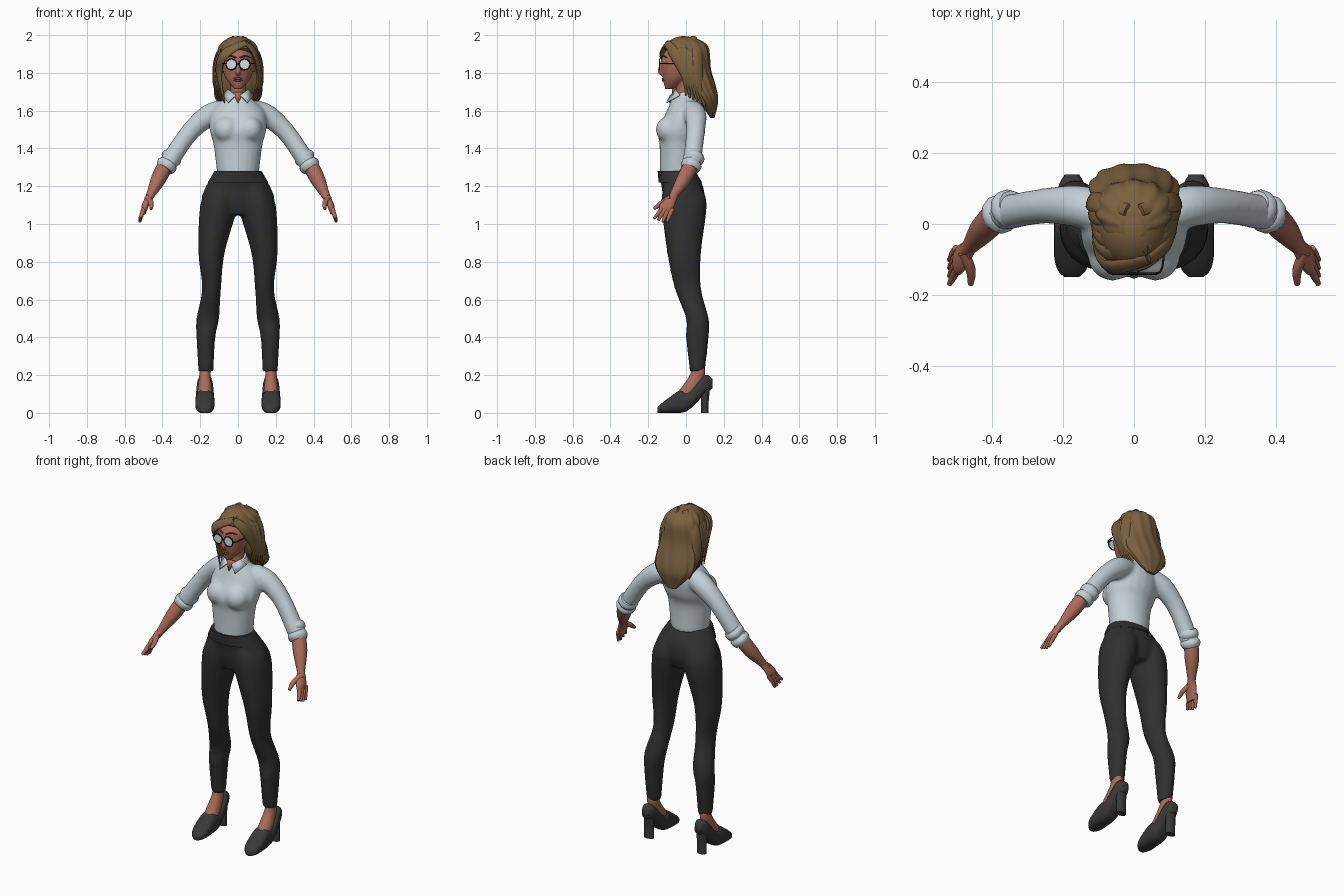
import bpy, bmesh, math
from mathutils import Vector, Matrix

cube = bpy.data.objects.get("Cube")
if cube:
    bpy.data.objects.remove(cube)


def material(name, *rgb):
    mat = bpy.data.materials.new(name)
    mat.use_nodes = True
    mat.diffuse_color = (*rgb, 1)
    mat.node_tree.nodes["Principled BSDF"].inputs["Base Color"].default_value = (*rgb, 1)
    return mat


SKIN = material("skin", .41, .15, .1)
SHIRT = material("pale_shirt", .55, .63, .67)
CLOTH = material("charcoal_cloth", .03, .03, .03)
LEATHER = material("shoe_leather", .04, .04, .04)
HAIR = material("brown_hair", .2, .12, .05)
LENS = material("lens", .7, .8, .85)
FRAME = material("black_frame", .01, .01, .01)
LIP = material("lip", .27, .08, .06)
BROW = material("brow", .07, .04, .02)

SIDES = (("left", 1), ("right", -1))
ANKLE = .175


def smooth(rows, steps=5):
    """Pass a Catmull-Rom spline through rows of numbers."""
    last = len(rows) - 1
    result = []
    for i in range(last):
        before, start, end, after = (rows[max(0, min(last, i + k))] for k in (-1, 0, 1, 2))
        for step in range(steps):
            t = step / steps
            result.append(tuple(
                b + t / 2 * (c - a + t * (2 * a - 5 * b + 4 * c - d + t * (3 * (b - c) + d - a)))
                for a, b, c, d in zip(before, start, end, after)))
    return result + [tuple(rows[last])]


def section(centre, u, v, count=20, power=1, ripple=0, phase=0):
    """Closed rounded outline around a centre, spanned by u and v."""
    points = []
    for i in range(count):
        angle = math.tau * i / count
        c, s = math.cos(angle), math.sin(angle)
        swell = 1 + ripple * math.cos(11 * angle + phase)
        points.append(centre + u * swell * math.copysign(abs(c) ** power, c)
                      + v * swell * math.copysign(abs(s) ** power, s))
    return points


def bridge(bm, sections):
    rows = [[bm.verts.new(point) for point in outline] for outline in sections]
    for low, high in zip(rows, rows[1:]):
        for i in range(len(low)):
            bm.faces.new((low[i - 1], low[i], high[i], high[i - 1]))
    bm.faces.new(rows[0])
    bm.faces.new(rows[-1])


def loft(bm, rings, side=1, count=20, ripple=0):
    """Level rings given as height, x, y, x radius, y radius."""
    bridge(bm, [section(Vector((x * side, y, z)), Vector((rx, 0, 0)), Vector((0, ry, 0)),
                        count, ripple=ripple, phase=14 * z)
                for z, x, y, rx, ry in smooth(rings)])


def sweep(bm, path, side=1, flat=1, centre=None):
    """Tube through x, y, z, radius points, flattened towards a centre."""
    path = smooth(path)
    points = [Vector((x * side, y, z)) for x, y, z, radius in path]
    sections = []
    for i, point in enumerate(points):
        along = (points[min(i + 1, len(points) - 1)] - points[max(i - 1, 0)]).normalized()
        out = point - centre if centre else Vector((.01, 1, .02))
        across = along.cross(out).normalized()
        radius = path[i][-1]
        sections.append(section(point, across * radius, along.cross(across) * radius * flat, 12))
    bridge(bm, sections)


def ball(bm, centre, radii):
    bmesh.ops.create_uvsphere(bm, u_segments=24, v_segments=16, radius=1,
                              matrix=Matrix.Translation(centre) @ Matrix.Diagonal((*radii, 1)))


def plate(bm, corners, side=1):
    bm.faces.new([bm.verts.new((x * side, y, z)) for x, y, z in corners])


def finish(name, bm, mat, fuse=0, thickness=0):
    bmesh.ops.recalc_face_normals(bm, faces=bm.faces[:])
    mesh = bpy.data.meshes.new(name)
    bm.to_mesh(mesh)
    bm.free()
    mesh.materials.append(mat)
    mesh.shade_smooth()
    mesh.set_sharp_from_angle(angle=1)
    part = bpy.data.objects.new(name, mesh)
    bpy.context.collection.objects.link(part)
    if thickness:
        part.modifiers.new("thickness", "SOLIDIFY").thickness = thickness
    if fuse:
        remesh = part.modifiers.new("fuse", "REMESH")
        remesh.mode, remesh.voxel_size, remesh.use_smooth_shade = "VOXEL", fuse, True
        soften = part.modifiers.new("soften", "SMOOTH")
        soften.factor, soften.iterations = .5, 6
    return part


# Trousers: two legs fused into the pelvis, then a waistband
bm = bmesh.new()
for name, side in SIDES:
    loft(bm, [(.22, .17, .06, .04, .04), (.4, .17, .06, .05, .06), (.5, .16, .06, .06, .06),
              (.66, .14, .01, .05, .07), (.85, .14, -.01, .07, .09),
              (1.1, .1, -.01, .1, .12), (1.2, .08, -.02, .07, .1)], side)
loft(bm, [(1.05, 0, -.01, .1, .09), (1.12, 0, -.01, .19, .11),
          (1.2, 0, -.02, .17, .11), (1.28, 0, -.05, .12, .1)])
finish("trousers", bm, CLOTH, fuse=.01)
bm = bmesh.new()
loft(bm, [(1.22, 0, -.03, .16, .115), (1.28, 0, -.05, .125, .1)])
finish("waistband", bm, CLOTH)

# Shirt: torso, bust and sleeves fused together
bm = bmesh.new()
loft(bm, [(1.26, 0, -.04, .11, .1), (1.42, 0, -.04, .13, .1), (1.5, 0, -.03, .15, .12),
          (1.6, 0, 0, .14, .1), (1.68, 0, -.01, .05, .06)])
for name, side in SIDES:
    ball(bm, (.06 * side, -.09, 1.5), (.07, .07, .07))
    sweep(bm, [(.08, .03, 1.6, .06), (.16, .05, 1.57, .06),
               (.26, .05, 1.48, .05), (.37, .03, 1.32, .05)], side)
shirt = finish("shirt", bm, SHIRT, fuse=.01)

bm = bmesh.new()
bmesh.ops.create_grid(bm, x_segments=2, y_segments=30, size=1)
for vert in bm.verts:
    x, t, z = vert.co
    vert.co = (x * .01, -.16 + .07 * max(0, t) ** 3, 1.46 + t * .18)
wrap = finish("button_placket", bm, SHIRT).modifiers.new("wrap", "SHRINKWRAP")
wrap.target, wrap.offset, wrap.wrap_mode = shirt, .003, "ABOVE_SURFACE"

# Collar band, folded collar points and open neckline
bm = bmesh.new()
bridge(bm, [section(Vector((0, -.01, z)), Vector((r, 0, 0)), Vector((0, r, .015)))
            for z, r in ((1.65, .07), (1.68, .06), (1.7, .05))])
finish("collar_band", bm, SHIRT)
for name, side in SIDES:
    bm = bmesh.new()
    plate(bm, [(.01, -.08, 1.68), (.05, -.05, 1.71), (.08, -.03, 1.68), (.05, -.1, 1.64)], side)
    finish(name + "_collar_point", bm, SHIRT, thickness=.006)
bm = bmesh.new()
plate(bm, [(-.03, -.07, 1.7), (.03, -.07, 1.7), (0, -.09, 1.64)])
finish("neckline", bm, SKIN, thickness=.006)

for name, side in SIDES:
    # Cuff rolled into two folds
    bm = bmesh.new()
    upper, lower = Vector((.34, .05, 1.37)), Vector((.39, .02, 1.29))
    folds = [i / 8 for i in range(9)]
    sweep(bm, [(*upper.lerp(lower, t), .046 + .01 * abs(math.sin(math.tau * t))) for t in folds], side)
    finish(name + "_cuff", bm, SHIRT)

    # Forearm, hand, fingers and thumb
    bm = bmesh.new()
    sweep(bm, [(.38, .03, 1.32, .04), (.42, -.01, 1.24, .04),
               (.46, -.06, 1.16, .024), (.48, -.08, 1.12, .02)], side)
    loft(bm, [(1.16, .46, -.06, .02, .02), (1.1, .49, -.1, .02, .04), (1.05, .5, -.11, .01, .03)], side)
    for i in range(4):
        root, tip = -.13 + .02 * i, -.17 + .023 * i
        sweep(bm, [(.5, root, 1.08, .012), (.51, (root + tip) / 2, 1.05, .011),
                   (.52, tip, 1.03 - .01 * min(i, 2), .007)], side)
    sweep(bm, [(.48, -.08, 1.14, .016), (.46, -.13, 1.11, .014), (.46, -.17, 1.08, .008)], side)
    finish(name + "_arm", bm, SKIN)

    # Ankle and foot
    bm = bmesh.new()
    loft(bm, [(.27, ANKLE, .06, .03, .03), (.2, ANKLE, .06, .03, .04),
              (.1, ANKLE, 0, .04, .05), (.06, ANKLE, -.04, .03, .04)], side)
    finish(name + "_foot", bm, SKIN)

    # Court shoe running from toe to back (y, bottom, top, half width), on a block heel
    bm = bmesh.new()
    last = smooth([(-.15, 0, .03, .02), (-.13, 0, .05, .04), (-.09, 0, .08, .05), (-.03, 0, .12, .05),
                   (.02, .02, .12, .05), (.1, .1, .2, .04), (.14, .13, .18, .02)])
    bridge(bm, [section(Vector((ANKLE * side, y, (max(0, low) + top) / 2)), Vector((width, 0, 0)),
                        Vector((0, 0, (top - max(0, low)) / 2)), power=.75)
                for y, low, top, width in last])
    finish(name + "_shoe", bm, LEATHER)
    bm = bmesh.new()
    loft(bm, [(0, ANKLE, .1, .03, .02), (.06, ANKLE, .1, .03, .02), (.15, ANKLE, .1, .03, .03)], side)
    finish(name + "_heel", bm, LEATHER)

# Head with neck, nose and ears
bm = bmesh.new()
loft(bm, [(1.63, 0, -.02, .06, .05), (1.7, 0, -.01, .04, .04), (1.8, 0, -.01, .05, .05)])
loft(bm, [(1.715, 0, -.09, .02, .02), (1.78, 0, -.05, .07, .075),
          (1.88, 0, -.03, .085, .1), (1.97, 0, -.01, .04, .05)])
sweep(bm, [(0, -.12, 1.87, .01), (0, -.135, 1.81, .015), (0, -.12, 1.79, .01)])
for name, side in SIDES:
    ball(bm, (.084 * side, -.01, 1.83), (.01, .02, .03))
finish("head", bm, SKIN, fuse=.005)
bm = bmesh.new()
for z in (1.76, 1.77):
    ball(bm, (0, -.12, z), (.024, .008, .006))
finish("lips", bm, LIP)

# Eyebrows and round glasses
for name, side in SIDES:
    bm = bmesh.new()
    sweep(bm, [(.01, -.13, 1.88, .004), (.04, -.12, 1.89, .004), (.07, -.1, 1.88, .002)], side)
    finish(name + "_eyebrow", bm, BROW)
    place = {"location": (.035 * side, -.14, 1.845), "rotation": (math.pi / 2, 0, 0)}
    bpy.ops.mesh.primitive_torus_add(major_radius=.028, minor_radius=.0035, major_segments=32,
                                     minor_segments=8, **place)
    rim = bpy.context.object
    rim.name = name + "_glasses_rim"
    rim.data.materials.append(FRAME)
    rim.data.shade_smooth()
    bpy.ops.mesh.primitive_cylinder_add(vertices=32, radius=.027, depth=.003, **place)
    lens = bpy.context.object
    lens.name = name + "_lens"
    lens.data.materials.append(LENS)
    bm = bmesh.new()
    sweep(bm, [(.06, -.14, 1.85, .003), (.08, -.12, 1.85, .003), (.09, 0, 1.85, .003)], side)
    finish(name + "_glasses_temple", bm, FRAME)
bm = bmesh.new()
sweep(bm, [(-.01, -.14, 1.85, .003), (.01, -.14, 1.85, .003)])
finish("glasses_bridge", bm, FRAME)

# Hair: crown cap cut along the hairline, and a rippled mass flaring off the back
bm = bmesh.new()
ball(bm, (0, -.013, 1.882), (.1, .117, .113))
bmesh.ops.bisect_plane(bm, geom=bm.verts[:] + bm.edges[:] + bm.faces[:], plane_co=(0, -.13, 1.94),
                       plane_no=(-.02, .1, .13), clear_inner=True)
bmesh.ops.holes_fill(bm, edges=[edge for edge in bm.edges if edge.is_boundary])
finish("hair_cap", bm, HAIR)
bm = bmesh.new()
loft(bm, [(1.56, 0, .14, .03, .01), (1.65, 0, .12, .11, .05), (1.72, 0, .09, .125, .07),
          (1.82, 0, .06, .11, .07), (1.94, 0, .03, .1, .085), (1.99, 0, 0, .04, .04)],
     count=66, ripple=.035)
finish("back_hair", bm, HAIR)

# Hair locks blended from a front guide to a back guide on each side of the parting
fronts = {"left": [(.04, -.1, 1.96), (.09, -.06, 1.9), (.11, 0, 1.78), (.08, 0, 1.68)],
          "right": [(.04, -.1, 1.96), (-.07, -.12, 1.9), (-.1, -.06, 1.8), (-.07, -.07, 1.64)]}
back = [(.02, .04, 1.99), (.1, .06, 1.9), (.12, .07, 1.75), (.09, .1, 1.62)]
for name, side in SIDES:
    bm = bmesh.new()
    for lock in range(6):
        path = []
        for i, (a, (x, y, z)) in enumerate(zip(fronts[name], back)):
            point = Vector(a).lerp(Vector((x * side, y, z)), lock / 5)
            path.append((*point, .03 * math.sin(math.pi * (.2 + .25 * i))))
        sweep(bm, path, flat=.45, centre=Vector((0, 0, 1.84)))
    finish(name + "_hair_locks", bm, HAIR)
